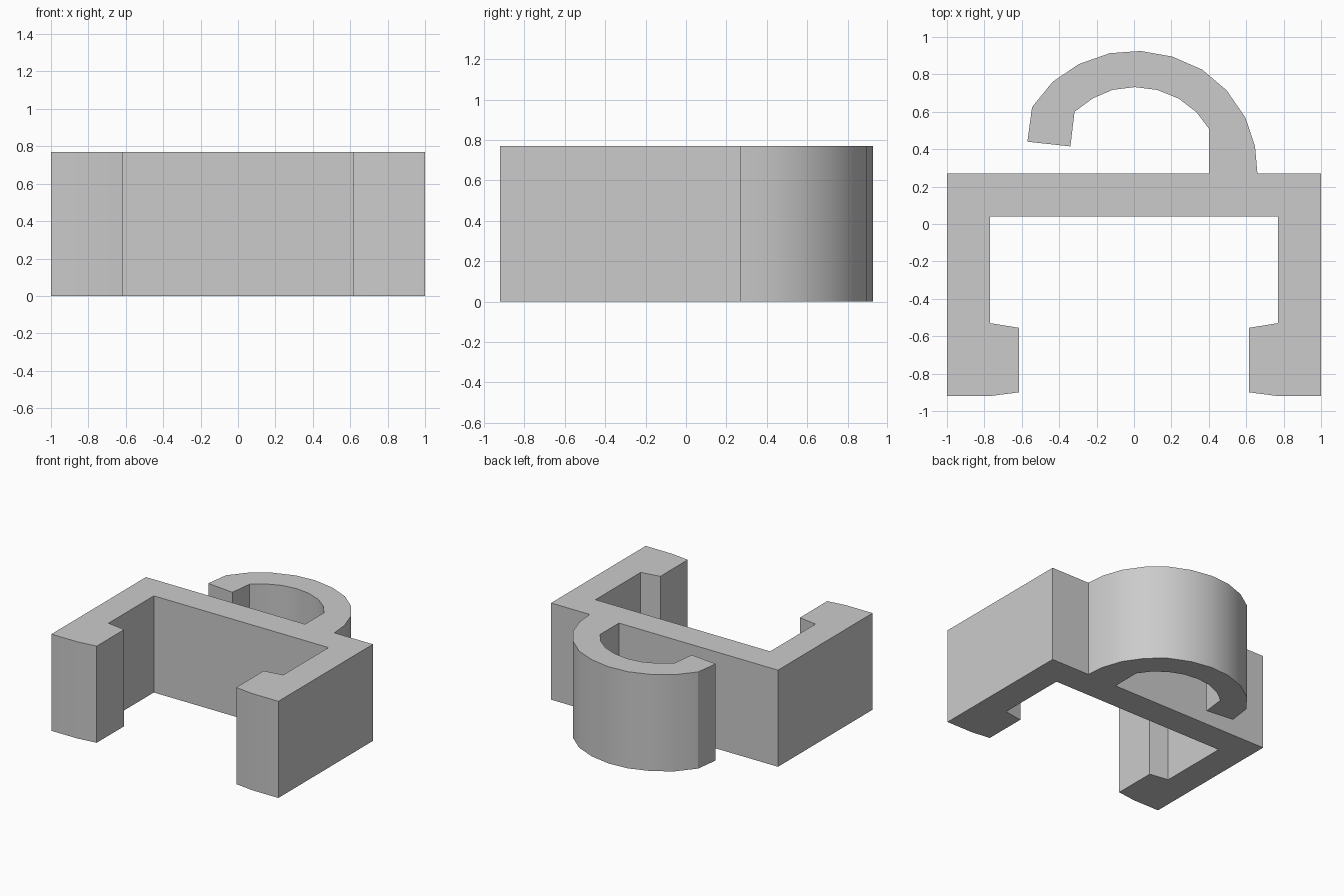
import bpy
import bmesh

cube = bpy.data.objects.get("Cube")
if cube:
    bpy.data.objects.remove(cube, do_unlink=True)

HEIGHT = 0.77

# Clip jaw on the left side, from the outer back corner round to the inner one
jaw = [(1, .27), (1, -.92), (.77, -.92), (.615, -.9),
       (.615, -.555), (.77, -.53), (.77, .04)]
mirrored_jaw = [(-x, y) for x, y in reversed(jaw)]

# Hook outer curve, from its free tip to its root on the bar
hook_outer = [(-.57, .44), (-.545, .625), (-.435, .76), (-.295, .855),
              (-.13, .913), (.035, .925), (.205, .895), (.365, .825),
              (.495, .715), (.595, .57), (.647, .415), (.66, .27)]

# Hook inner curve, from the root back to the tip
hook_inner = [(.402, .27), (.402, .507), (.335, .597), (.24, .67),
              (.125, .717), (.005, .732), (-.115, .717), (-.22, .672),
              (-.318, .6), (-.34, .415)]

# Plain grey plastic
grey = bpy.data.materials.new("plain grey")
grey.use_nodes = True
colour = (0.6, 0.6, 0.6, 1)
grey.diffuse_color = colour
grey.node_tree.nodes["Principled BSDF"].inputs["Base Color"].default_value = colour


def extrude_profile(name, outline, height, material):
    """Extrude a closed plan outline straight up into a solid."""
    bm = bmesh.new()
    base = bm.faces.new([bm.verts.new((x, y, 0)) for x, y in outline])
    result = bmesh.ops.extrude_face_region(bm, geom=[base], use_keep_orig=True)
    top = [v for v in result["geom"] if isinstance(v, bmesh.types.BMVert)]
    bmesh.ops.translate(bm, verts=top, vec=(0, 0, height))
    bmesh.ops.recalc_face_normals(bm, faces=bm.faces)
    mesh = bpy.data.meshes.new(name)
    bm.to_mesh(mesh)
    bm.free()
    mesh.materials.append(material)
    obj = bpy.data.objects.new(name, mesh)
    bpy.context.collection.objects.link(obj)
    return obj


# One-piece clip with two jaws, a back bar and a hook
clip = extrude_profile("clip_with_hook", hook_outer + jaw + mirrored_jaw + hook_inner,
                       HEIGHT, grey)

# Smooth the hook curve while keeping corners crisp
bpy.ops.object.select_all(action='DESELECT')
clip.select_set(True)
bpy.context.view_layer.objects.active = clip
bpy.ops.object.shade_smooth_by_angle(angle=0.52)
